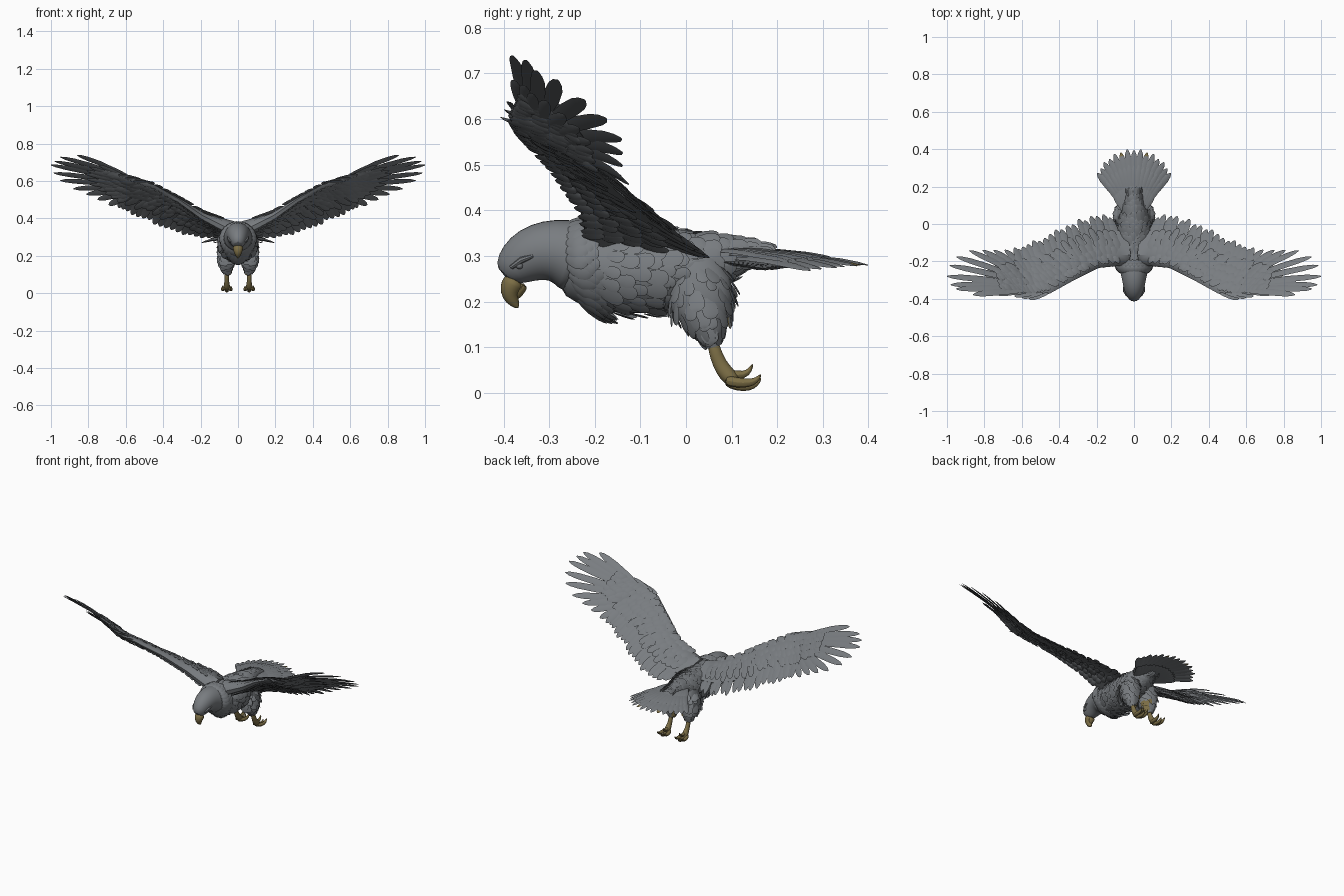
import bpy, bmesh, math, random
from mathutils import Vector as V

random.seed(4)
if "Cube" in bpy.data.objects:
    bpy.data.objects.remove(bpy.data.objects["Cube"], do_unlink=True)


def material(name, colour):
    m = bpy.data.materials.new(name)
    m.use_nodes = True
    m.diffuse_color = (*colour, 1)
    m.node_tree.nodes["Principled BSDF"].inputs["Base Color"].default_value = (*colour, 1)
    return m


GREY = material("feather grey", (0.19, 0.203, 0.217))
GOLD = material("horn gold", (0.2, 0.155, 0.06))


def finish(bm, name, mats, mirror=False, subdivide=0):
    bmesh.ops.recalc_face_normals(bm, faces=bm.faces)
    mesh = bpy.data.meshes.new(name)
    bm.to_mesh(mesh)
    bm.free()
    for m in mats:
        mesh.materials.append(m)
    ob = bpy.data.objects.new(name, mesh)
    bpy.context.collection.objects.link(ob)
    bpy.ops.object.select_all(action="DESELECT")
    ob.select_set(True)
    bpy.context.view_layer.objects.active = ob
    bpy.ops.object.shade_smooth_by_angle(angle=math.radians(40))
    if mirror:
        ob.modifiers.new("Mirror", "MIRROR").use_mirror_merge = False
    if subdivide:
        ob.modifiers.new("Subdivision", "SUBSURF").levels = subdivide
        ob.modifiers["Subdivision"].render_levels = subdivide


def skin(bm, loops):
    # closed surface through a row of point loops
    rings = [[bm.verts.new(p) for p in loop] for loop in loops]
    n = len(rings[0])
    for a, b in zip(rings, rings[1:]):
        for i in range(n):
            bm.faces.new((a[i], a[(i + 1) % n], b[(i + 1) % n], b[i]))
    bm.faces.new(rings[0])
    bm.faces.new(rings[-1])


def sample(rows, t):
    # linear lookup along a list of tuples, t from 0 to 1
    f = min(max(t, 0), 1) * (len(rows) - 1)
    i = min(int(f), len(rows) - 2)
    return [a + (b - a) * (f - i) for a, b in zip(rows[i], rows[i + 1])]


def ring_point(rows, t, angle):
    # point on a tube whose rows are x, y, z, half width, half depth
    c = V(sample(rows, t)[:3])
    d = (V(sample(rows, t + 0.04)[:3]) - V(sample(rows, t - 0.04)[:3])).normalized()
    side = V((1, 0, 0))
    side = (side - d * side.dot(d)).normalized()
    rx, rz = sample(rows, t)[3:]
    return c + side * math.cos(angle) * rx + side.cross(d) * math.sin(angle) * rz


def tube(bm, rows, sides=14):
    n = len(rows) - 1
    skin(bm, [[ring_point(rows, k / n, math.tau * i / sides) for i in range(sides)]
              for k in range(n + 1)])


BLADE = ((0, 0.4), (0.25, 0.8), (0.55, 1), (0.8, 0.9), (0.93, 0.6), (1, 0.15))


def feather(bm, base, tip, width, up, thick=0.004, bow=0.0, gold_tip=False):
    d = tip - base
    up = (up - d * up.dot(d) / d.length_squared).normalized()
    side = d.cross(up).normalized() * width / 2
    loops = []
    for t, w in BLADE:
        c = base + d * t + up * bow * math.sin(t * math.pi)
        loops.append([c + side * w, c + up * thick * w, c - side * w, c - up * thick * 0.5 * w])
    first = len(bm.faces)
    skin(bm, loops)
    if gold_tip:
        bm.faces.ensure_lookup_table()
        for f in bm.faces[first:]:
            f.material_index = int((f.calc_center_median() - base).dot(d) > 0.9 * d.length_squared)


def scales(bm, rows, count, around, length, width, t0, t1, lift=0.008):
    # overlapping small feathers laid along a tube
    for k in range(count):
        t = t0 + (t1 - t0) * k / (count - 1)
        for i in range(around):
            a = math.tau * (i + 0.5 * (k % 2) + random.uniform(-0.25, 0.25)) / around
            p = ring_point(rows, t, a)
            d = (ring_point(rows, t + 0.04, a) - ring_point(rows, t - 0.04, a)).normalized()
            n = p - V(sample(rows, t)[:3])
            n = (n - d * n.dot(d)).normalized()
            s = random.uniform(0.75, 1.2)
            feather(bm, p - n * 0.002, p + d * length * s + n * lift * s, width * s, n, 0.003)


# body and its plumage
BODY = [(0, -0.27, 0.295, 0.06, 0.07), (0, -0.22, 0.28, 0.086, 0.09), (0, -0.16, 0.268, 0.098, 0.094),
        (0, -0.09, 0.264, 0.102, 0.093), (0, -0.02, 0.268, 0.096, 0.088), (0, 0.05, 0.285, 0.073, 0.065),
        (0, 0.11, 0.3, 0.05, 0.036), (0, 0.18, 0.3, 0.04, 0.016)]
bm = bmesh.new()
tube(bm, BODY, 20)
finish(bm, "body", [GREY], subdivide=1)
bm = bmesh.new()
scales(bm, BODY, 12, 18, 0.05, 0.034, 0.24, 0.92)
finish(bm, "body_feathers", [GREY])

# ruff hanging around the neck, longest at the chest
bm = bmesh.new()
for row in range(3):
    for i in range(26):
        a = math.tau * (i + row * 0.4) / 26
        low = max(0, -math.sin(a))
        c, s = math.cos(a), math.sin(a)
        base = V((0.074 * c, -0.262 + 0.016 * row + 0.012 * low, 0.295 + 0.076 * s - 0.008 * row * low))
        tip = V((0.1 * c * (1 - 0.25 * low), -0.215 + 0.012 * row + 0.042 * low, 0.283 + (0.094 + 0.038 * low) * s))
        feather(bm, base, tip, 0.034, V((c, -0.3, s)), 0.005, 0.006)
finish(bm, "neck_ruff", [GREY])

# head with brow ridges and eyes
bm = bmesh.new()
tube(bm, [(0, -0.225, 0.29, 0.086, 0.086), (0, -0.255, 0.304, 0.076, 0.078), (0, -0.29, 0.313, 0.066, 0.07),
          (0, -0.325, 0.309, 0.06, 0.065), (0, -0.357, 0.294, 0.051, 0.057), (0, -0.382, 0.272, 0.039, 0.044),
          (0, -0.397, 0.254, 0.024, 0.026)], 18)
finish(bm, "head", [GREY], subdivide=1)
bm = bmesh.new()
tube(bm, [(0.053, -0.335, 0.3, 0.005, 0.004), (0.049, -0.36, 0.291, 0.009, 0.007),
          (0.037, -0.383, 0.275, 0.007, 0.005)], 8)
finish(bm, "brow_ridge", [GREY], True)
bm = bmesh.new()
bmesh.ops.create_uvsphere(bm, u_segments=10, v_segments=8, radius=0.008)
bmesh.ops.translate(bm, verts=bm.verts, vec=(0.043, -0.365, 0.279))
finish(bm, "eye", [GREY], True)

# hooked beak
bm = bmesh.new()
tube(bm, [(0, -0.372, 0.25, 0.03, 0.024), (0, -0.382, 0.236, 0.028, 0.027), (0, -0.386, 0.22, 0.023, 0.023),
          (0, -0.382, 0.203, 0.015, 0.016), (0, -0.367, 0.185, 0.004, 0.004)], 12)
tube(bm, [(0, -0.355, 0.24, 0.022, 0.014), (0, -0.366, 0.222, 0.017, 0.012),
          (0, -0.374, 0.206, 0.008, 0.008)], 10)
finish(bm, "beak", [GOLD], subdivide=1)

# thighs, bare on the inner rear side
THIGH = [(0.05, 0.02, 0.285, 0.035, 0.055), (0.06, 0.028, 0.24, 0.042, 0.07), (0.062, 0.034, 0.2, 0.041, 0.07),
         (0.062, 0.044, 0.165, 0.035, 0.055), (0.06, 0.052, 0.132, 0.023, 0.031), (0.06, 0.06, 0.1, 0.013, 0.015)]
for name in ("thigh", "thigh_feathers"):
    bm = bmesh.new()
    if name == "thigh":
        tube(bm, THIGH, 16)
    else:
        scales(bm, THIGH, 8, 11, 0.04, 0.032, 0.1, 0.76)
    for f in bm.faces:
        c = f.calc_center_median()
        f.material_index = int(c.x < 0.044 and c.y > 0.04 and c.z < 0.17)
    finish(bm, name, [GREY, GOLD], True)

# shanks, toes and talons swept back
bm = bmesh.new()
tube(bm, [(0.06, 0.058, 0.115, 0.013, 0.014), (0.06, 0.066, 0.08, 0.012, 0.015), (0.06, 0.08, 0.052, 0.014, 0.018),
          (0.06, 0.098, 0.031, 0.021, 0.02), (0.06, 0.114, 0.02, 0.014, 0.012)], 10)
for dx, lift in ((-0.022, 0.008), (0.0, 0.0), (0.022, 0.008)):
    x = 0.06 + dx
    tube(bm, [(0.06 + dx * 0.4, 0.085, 0.028, 0.012, 0.014), (x, 0.112, 0.014 + lift, 0.012, 0.012),
              (x, 0.138, 0.013 + lift, 0.011, 0.011), (x, 0.155, 0.019 + lift, 0.008, 0.007),
              (x, 0.165, 0.033 + lift, 0.002, 0.002)], 8)
tube(bm, [(0.06, 0.085, 0.042, 0.012, 0.012), (0.058, 0.115, 0.038, 0.012, 0.011),
          (0.056, 0.137, 0.042, 0.009, 0.008), (0.055, 0.147, 0.064, 0.002, 0.002)], 8)
finish(bm, "foot", [GOLD], True, 1)

# tail fan in two layers
bm = bmesh.new()
for i in range(15):
    u = (i - 7) / 7
    a = u * 0.78
    base = V((0.04 * u, 0.1, 0.3 - 0.006 * abs(u)))
    reach = 0.302 - 0.06 * u * u - 0.008 * (i % 2)
    tip = V((base.x + reach * math.sin(a) * 0.92, 0.1 + reach * math.cos(a), 0.28 - 0.012 * u * u))
    feather(bm, base, tip, 0.042, V((u * 0.3, 0, 1)), 0.007, 0.008, abs(i - 7) == 2)
    for k, f in enumerate((0.72, 0.48)):
        b = base + V((0, -0.03 * k - 0.02, 0.01 + 0.008 * k))
        feather(bm, b, base.lerp(tip, f) + V((0, 0, 0.013)), 0.036, V((u * 0.3, 0, 1)), 0.005, 0.006)
        feather(bm, b - V((0, 0, 0.02)), base.lerp(tip, f * 0.8) - V((0, 0, 0.008)), 0.036, V((0, 0, -1)), 0.004)
finish(bm, "tail", [GREY, GOLD])

# wing surface: leading edge, trailing edge, thickness
LEAD = [(0.04, -0.22, 0.34), (0.19, -0.235, 0.415), (0.32, -0.3, 0.505), (0.45, -0.372, 0.58),
        (0.55, -0.39, 0.607), (0.64, -0.372, 0.642), (0.72, -0.365, 0.675)]
TRAIL = [(0.05, 0.03, 0.3), (0.2, 0.045, 0.295), (0.34, -0.0, 0.325), (0.47, -0.07, 0.38),
         (0.6, -0.12, 0.43), (0.69, -0.15, 0.49), (0.76, -0.2, 0.55)]
THICK = [(0.05,), (0.034,), (0.024,), (0.02,), (0.016,), (0.01,), (0.004,)]


def wing(s, c, h=0.0):
    lead, trail = V(sample(LEAD, s)), V(sample(TRAIL, s))
    span = V(sample(LEAD, s + 0.05)) - V(sample(LEAD, s - 0.05))
    n = span.cross(trail - lead).normalized()
    return lead.lerp(trail, c) + n * (h + 0.05 * c * (1 - c) * (1 - 0.6 * s)), n


FOIL = ((0, 0), (0.04, 0.6), (0.18, 1), (0.45, 0.6), (0.72, 0.1), (0.72, -0.05),
        (0.45, -0.3), (0.18, -0.7), (0.04, -0.5))
bm = bmesh.new()
skin(bm, [[wing(k / 18, c, h * sample(THICK, k / 18)[0])[0] for c, h in FOIL] for k in range(18)])
finish(bm, "wing_arm", [GREY], True)

# rows of covert feathers on both faces of the wing
bm = bmesh.new()
for c, length, count, reach in ((0.03, 0.17, 30, 0.9), (0.15, 0.2, 28, 0.92), (0.28, 0.24, 25, 0.92),
                                (0.42, 0.3, 22, 0.9)):
    for sign in (1, -1):
        for i in range(count):
            s = 0.06 + (reach - 0.06) * (i + random.uniform(-0.3, 0.3)) / (count - 1)
            height = sample(THICK, s)[0] * (0.95 - c) * (1 if sign > 0 else 0.7) + 0.002
            base, n = wing(s, c, sign * height)
            tip = wing(s + 0.03 + 0.08 * s, c + length * random.uniform(0.8, 1.2),
                       sign * (height * 0.7 + random.uniform(0.003, 0.009)))[0]
            feather(bm, base, tip, 0.036 + 0.01 * c, n * sign, 0.004, 0.003)
finish(bm, "wing_coverts", [GREY], True)

# secondary flight feathers
bm = bmesh.new()
for i in range(18):
    s = 0.04 + 0.65 * i / 17
    base, n = wing(s, 0.4)
    tip = wing(s + 0.05, 1.0 + random.uniform(-0.04, 0.04), 0.006 * (i % 2))[0]
    feather(bm, base, tip, 0.044, n, 0.005, 0.006)
finish(bm, "secondary_feathers", [GREY], True)

# primary flight feathers spread like fingers
TIPS = [(0.86, -0.378, 0.738), (0.95, -0.348, 0.728), (0.98, -0.325, 0.705), (1.0, -0.28, 0.685),
        (0.985, -0.222, 0.642), (0.95, -0.175, 0.602), (0.88, -0.142, 0.558), (0.81, -0.14, 0.528),
        (0.75, -0.14, 0.5), (0.69, -0.138, 0.47)]
bm = bmesh.new()
for i, tip in enumerate(TIPS):
    base = V((0.6, -0.36, 0.63)).lerp(V((0.58, -0.25, 0.52)), i / 9)
    n = wing(0.85, 0.5)[1]
    feather(bm, base, V(tip), 0.042, n, 0.005, 0.008)
    # shorter feathers covering the roots on both faces
    for sign in (1, -1):
        feather(bm, base + n * sign * 0.006, base.lerp(V(tip), 0.55) + n * sign * 0.007, 0.036, n * sign, 0.004)
# small thumb feathers at the wrist
for k in range(3):
    feather(bm, V((0.46 + 0.03 * k, -0.37, 0.59 + 0.01 * k)), V((0.56 + 0.04 * k, -0.402 + 0.008 * k, 0.6 + 0.018 * k)),
            0.03, n, 0.005)
finish(bm, "primary_feathers", [GREY], True)
